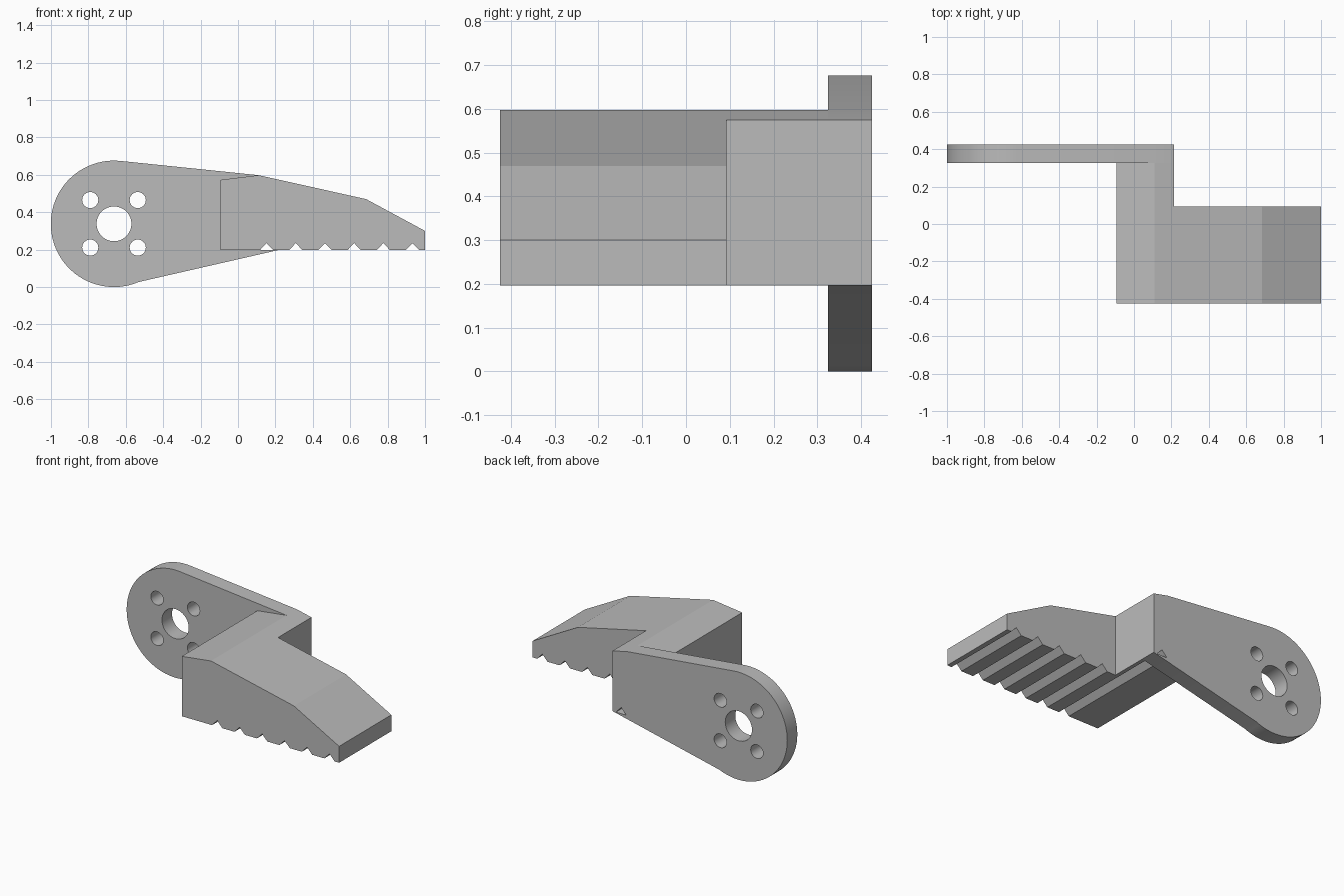
import bpy, bmesh, math
from mathutils import Vector

if "Cube" in bpy.data.objects:
    bpy.data.objects.remove(bpy.data.objects["Cube"])

# Material
grey = bpy.data.materials.new("plain grey")
grey.use_nodes = True
grey.diffuse_color = (0.5, 0.5, 0.5, 1)
grey.node_tree.nodes["Principled BSDF"].inputs["Base Color"].default_value = (0.5, 0.5, 0.5, 1)


def prism(name, profile, y0, y1):
    """Extrude an x-z profile from y0 to y1."""
    bm = bmesh.new()
    face = bm.faces.new([bm.verts.new((x, y0, z)) for x, z in profile])
    out = bmesh.ops.extrude_face_region(bm, geom=[face])
    moved = [v for v in out["geom"] if isinstance(v, bmesh.types.BMVert)]
    bmesh.ops.translate(bm, verts=moved, vec=(0, y1 - y0, 0))
    bmesh.ops.recalc_face_normals(bm, faces=bm.faces)
    mesh = bpy.data.meshes.new(name)
    bm.to_mesh(mesh)
    bm.free()
    ob = bpy.data.objects.new(name, mesh)
    bpy.context.collection.objects.link(ob)
    mesh.materials.append(grey)
    return ob


def circle(cx, cz, r, start=0, end=360, n=48):
    angles = [math.radians(start + (end - start) * i / n) for i in range(n + (end - start < 360))]
    return [(cx + r * math.cos(a), cz + r * math.sin(a)) for a in angles]


def cut(ob, cutter):
    mod = ob.modifiers.new("cut", "BOOLEAN")
    mod.operation = "DIFFERENCE"
    mod.solver = "EXACT"
    mod.object = cutter
    bpy.ops.object.select_all(action="DESELECT")
    bpy.context.view_layer.objects.active = ob
    ob.select_set(True)
    bpy.ops.object.modifier_apply(modifier=mod.name)
    bpy.data.objects.remove(cutter)


# Shared dimensions
BASE, ELBOW, FRONT, BACK, INNER = 0.197, 0.213, -0.425, 0.425, 0.325
HUB_X, HUB_Z, HUB_R = -0.663, 0.338, 0.338
FIRST, PITCH, HALF, DEPTH = 0.153, 0.156, 0.036, 0.038

# Jaw with a toothed underside, and the arm reaching back to the plate
teeth = []
for i in range(6):
    x = FIRST + PITCH * i
    teeth += [(x - HALF, BASE), (x, BASE + DEPTH), (x + HALF, BASE)]
top = [(1, BASE), (1, 0.30), (0.685, 0.47), (0.11, 0.598), (-0.093, 0.573)]
jaw = prism("toothed_jaw", [(-0.093, BASE)] + teeth + top, FRONT, INNER)
cut(jaw, prism("jaw_recess", [(ELBOW, -1), (2, -1), (2, 2), (ELBOW, 2)], 0.093, 1))

# Mounting plate with a rounded hub
outline = circle(HUB_X, HUB_Z, HUB_R, 84, 293)
outline += [(ELBOW, BASE), (ELBOW, 0.575), (0.11, 0.598)]
plate = prism("mounting_plate", outline, INNER, BACK)

# Shaft hole, four screw holes and the first tooth groove
holes = [circle(HUB_X, HUB_Z, 0.093)]
for sx in (-1, 1):
    for sz in (-1, 1):
        holes.append(circle(HUB_X + sx * 0.127, HUB_Z + sz * 0.127, 0.043, n=32))
holes.append(teeth[:3])
for hole in holes:
    cut(plate, prism("hole_cutter", hole, INNER - 0.1, BACK + 0.1))

# Smooth the round walls, keep the corners sharp
for ob in (jaw, plate):
    bpy.ops.object.select_all(action="DESELECT")
    bpy.context.view_layer.objects.active = ob
    ob.select_set(True)
    bpy.ops.object.shade_smooth_by_angle(angle=math.radians(20 if ob is plate else 10))
